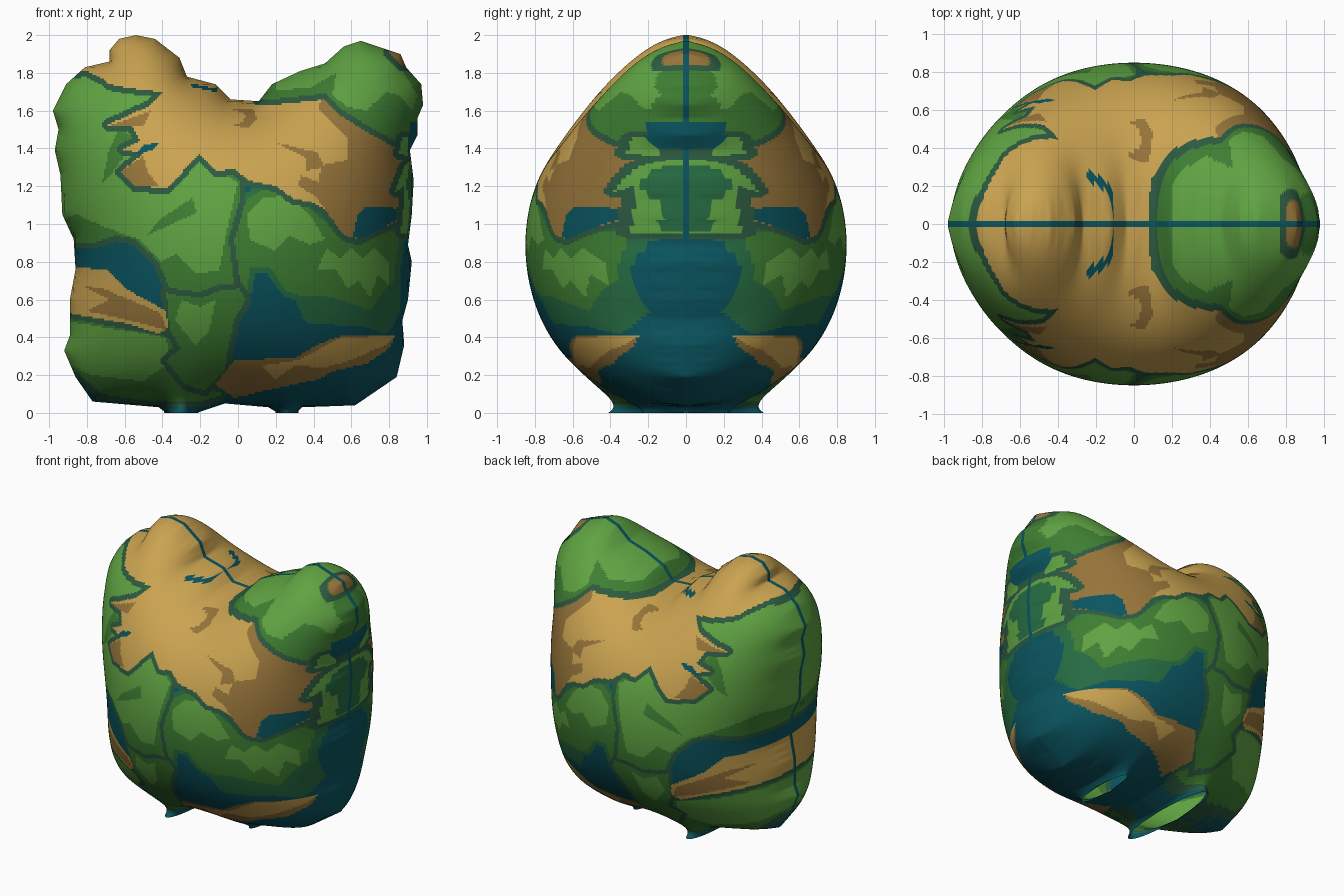
import bpy
import bmesh
import math

STEP = 0.01                        # grid spacing of the surface
COUNT = 200                        # cells along each side
ROW = COUNT + 1
SEAM = 0.015                       # half width of the band between the halves

cube = bpy.data.objects.get("Cube")
if cube:
    bpy.data.objects.remove(cube, do_unlink=True)


def linear(value):
    value /= 255
    return value / 12.92 if value < 0.04 else ((value + 0.055) / 1.055) ** 2.4


materials = {}


def make_material(name, red, green, blue):
    material = bpy.data.materials.new(name)
    colour = (linear(red), linear(green), linear(blue), 1)
    material.diffuse_color = colour
    material.use_nodes = True
    shader = next(n for n in material.node_tree.nodes if n.type == "BSDF_PRINCIPLED")
    shader.inputs["Base Color"].default_value = colour
    materials[name] = material


make_material("deep teal", 10, 85, 96)
make_material("light green", 95, 163, 66)
make_material("mid green", 62, 126, 50)
make_material("forest green", 38, 108, 66)
make_material("dark edge green", 44, 90, 64)
make_material("sand", 202, 163, 80)
make_material("brown", 150, 116, 58)
slots = list(materials)


def cells_inside(polygon):
    """Grid cells whose centre lies in a polygon of (x, z) points."""
    found = set()
    for j in range(COUNT):
        z = (j + 0.5) * STEP
        hits = []
        for (ax, az), (bx, bz) in zip(polygon, polygon[1:] + polygon[:1]):
            if (az > z) != (bz > z):
                hits.append(ax + (z - az) * (bx - ax) / (bz - az))
        hits.sort()
        for start, end in zip(hits[::2], hits[1::2]):
            first = max(0, math.ceil((start + 1) / STEP - 0.5))
            last = min(COUNT - 1, math.floor((end + 1) / STEP - 0.5))
            found.update((i, j) for i in range(first, last + 1))
    return found


# Silhouette of the whole body
outline = [
    (-.77, .06), (-.86, .19), (-.92, .33), (-.89, .41), (-.89, .6), (-.86, .76),
    (-.87, .92), (-.93, 1.05), (-.94, 1.26), (-.97, 1.39), (-.95, 1.5), (-.98, 1.6),
    (-.91, 1.74), (-.81, 1.83), (-.68, 1.86), (-.68, 1.92), (-.63, 1.98), (-.54, 2),
    (-.44, 1.98), (-.31, 1.88), (-.27, 1.78), (-.12, 1.74), (-.04, 1.66), (.11, 1.65),
    (.18, 1.74), (.33, 1.81), (.46, 1.85), (.56, 1.94), (.65, 1.97), (.86, 1.9),
    (.89, 1.83), (.97, 1.74), (.98, 1.63), (.95, 1.56), (.95, 1.47), (.91, 1.39),
    (.93, 1.23), (.92, 1.05), (.9, .89), (.92, .8), (.9, .6), (.87, .49), (.88, .36),
    (.84, .19), (.62, .04), (.34, .03), (.31, 0), (.21, 0), (.16, .03), (-.07, .05),
    (-.22, 0), (-.38, 0), (-.42, .03)]
body = cells_inside(outline)
paint_map = dict.fromkeys(body, slots.index("deep teal"))


def paint(colour, polygon, rim=None):
    """Fill a patch, optionally with an edge of another colour around it."""
    patch = cells_inside(polygon)
    if rim:
        reach = range(-3, 4)
        for i, j in patch:
            for di in reach:
                for dj in reach:
                    cell = (i + di, j + dj)
                    if abs(di) + abs(dj) < 5 and cell not in patch and cell in body:
                        paint_map[cell] = slots.index(rim)
    for cell in patch & body:
        paint_map[cell] = slots.index(colour)


EDGE = "dark edge green"

# Foliage in the middle of the model's left half
paint("mid green", [(0, .65), (-.06, .8), (-.02, .92), (.04, 1.13), (.2, 1.22), (.33, 1.13),
                    (.56, .92), (.87, .97), (.85, .9), (.83, .75), (.83, .55), (.78, .45),
                    (.67, .49), (.38, .5), (.33, .62), (.25, .65), (.17, .77), (.06, .77),
                    (.05, .65)], rim="forest green")
paint("forest green", [(.38, .5), (.33, .62), (.45, .62), (.6, .58), (.7, .54), (.78, .66),
                       (.83, .7), (.83, .55), (.78, .45), (.67, .49)])
paint("light green", [(.05, 1.05), (.13, 1.14), (.27, 1.15), (.38, 1.05), (.46, .92),
                      (.38, .89), (.27, .94), (.19, .86), (.06, .92)])
paint("light green", [(.42, .76), (.47, .87), (.54, .82), (.6, .87), (.66, .82), (.72, .87),
                      (.8, .8), (.8, .68), (.74, .73), (.7, .61), (.64, .7), (.58, .66),
                      (.52, .76)])

# Lower left and lower middle foliage
paint("mid green", [(-1, .52), (-.36, .4), (-.2, .14), (-.08, .1), (-.2, .06),
                    (-.45, .06), (-.72, .1), (-.86, .22), (-1, .25)], rim=EDGE)
paint("light green", [(-1, .5), (-.38, .4), (-.36, .27), (-.5, .17), (-.78, .2), (-1, .32)])
paint("mid green", [(-.38, .65), (-.2, .62), (-.1, .68), (0, .67), (.04, .6), (-.02, .49),
                    (-.05, .36), (-.07, .23), (-.17, .12), (-.28, .15), (-.38, .28),
                    (-.3, .34), (-.36, .44)], rim=EDGE)
paint("light green", [(-.3, .6), (-.2, .56), (-.12, .6), (-.15, .44), (-.23, .36), (-.33, .49)])

# Large foliage area on the model's right half
paint("mid green", [(-1.1, 1.95), (-.6, 1.95), (-.3, 1.4), (.01, 1.24), (.01, 1.13),
                    (-.05, .92), (-.02, .68), (-.1, .68), (-.2, .64), (-.36, .66), (-.42, .8),
                    (-.54, .92), (-.65, .94), (-.76, .9), (-1.1, .9)], rim=EDGE)
paint("light green", [(-1.1, 1.95), (-.6, 1.95), (-.3, 1.4), (0, 1.22), (-.04, 1.05),
                      (-.07, .92), (-.1, .75), (-.22, .74), (-.33, .84), (-.41, .8),
                      (-.52, .92), (-.7, .98), (-.85, 1.05), (-1.1, .98)])
paint("mid green", [(-.24, 1.14), (-.22, 1.06), (-.48, .94), (-.42, 1.02)])
paint("mid green", [(-.72, 1.22), (-.68, 1.4), (-.62, 1.52), (-.55, 1.45), (-.64, 1.3)])

# Sandy upper area with brown shading patches
paint("sand", [(-.9, 2.1), (-.87, 1.8), (-.8, 1.81), (-.72, 1.77), (-.68, 1.74),
               (-.59, 1.72), (-.4, 1.7),
               (-.46, 1.63), (-.7, 1.52), (-.56, 1.52), (-.52, 1.44), (-.62, 1.39),
               (-.49, 1.38), (-.62, 1.28), (-.54, 1.2), (-.38, 1.19), (-.2, 1.37),
               (-.12, 1.28), (-.02, 1.29), (.06, 1.23), (.2, 1.2), (.3, 1.13), (.38, 1.12),
               (.46, 1.08), (.56, .94), (.64, .92), (.9, 1.05), (1.05, 1.1), (1.05, 1.4),
               (.88, 1.42), (.5, 1.75), (.12, 1.8), (0, 1.85), (-.3, 2.1)], rim=EDGE)
paint("brown", [(.44, 1.67), (.43, 1.6), (.58, 1.46), (.58, 1.34), (.44, 1.31), (.43, 1.22),
                (.33, 1.26), (.32, 1.2), (.41, 1.15), (.56, .94), (.64, .92), (.92, 1.05),
                (1.05, 1.1), (1.05, 1.4), (.88, 1.42), (.6, 1.65)])
paint("brown", [(-.04, 1.61), (.08, 1.61), (.1, 1.56), (.06, 1.51), (-.04, 1.52),
                (.03, 1.54), (.04, 1.58)])
paint("brown", [(.2, 1.43), (.42, 1.38), (.46, 1.3), (.36, 1.28), (.36, 1.35)])
paint("brown", [(-.68, 1.52), (-.46, 1.6), (-.5, 1.52)])
paint("brown", [(-.62, 1.28), (-.5, 1.36), (-.48, 1.28), (-.42, 1.2), (-.55, 1.2)])
paint("deep teal", [(-.55, 1.36), (-.44, 1.4), (-.42, 1.43), (-.5, 1.42)])
paint("deep teal", [(-.26, 1.745), (-.24, 1.725), (-.11, 1.7), (-.11, 1.715)])
paint("deep teal", [(.61, .93), (.65, .92), (.9, 1.05), (.81, 1.09), (.68, 1.09), (.63, 1.04)])

# Green upper lump and the patches along the edge below it
paint("mid green", [(.1, 1.66), (.17, 1.66), (.46, 1.69), (.56, 1.6), (.67, 1.53), (.85, 1.43),
                    (.95, 1.42), (1.1, 1.5), (1.1, 2.1), (.1, 2.1)], rim=EDGE)
paint("light green", [(.16, 2.1), (.2, 1.71), (.38, 1.72), (.52, 1.8), (.5, 1.68), (.58, 1.62),
                      (.68, 1.6), (.78, 1.7), (.86, 1.68), (.92, 1.6), (.95, 1.68),
                      (.88, 1.8), (.86, 1.86), (1, 2.1)])
paint("brown", [(.8, 1.93), (.8, 1.9), (.87, 1.84), (.95, 1.86), (.9, 1.95)], rim=EDGE)
paint("light green", [(.94, 1.37), (.88, 1.3), (.83, 1.17), (.88, 1.2), (.88, 1.12),
                      (.86, .95), (1, .95), (1, 1.39)], rim=EDGE)
paint("forest green", [(.91, 1.31), (1, 1.33), (1, .96), (.9, .96), (.912, 1.1), (.89, 1.21)])
paint("light green", [(.85, 1.37), (.87, 1.46), (.9, 1.46), (.9, 1.36)], rim=EDGE)
paint("deep teal", [(.91, 1.54), (1, 1.54), (1, 1.38), (.9, 1.4)])

# Sandy stripes low on both halves
paint("sand", [(-1, .8), (-.86, .77), (-.7, .76), (-.6, .66), (-.38, .54), (-.37, .45),
               (-.42, .42), (-.57, .47), (-.86, .52), (-1, .56)])
paint("brown", [(-.82, .67), (-.72, .66), (-.41, .53), (-.38, .44), (-.62, .5), (-.8, .54),
                (-.68, .6)])
paint("brown", [(-.12, .15), (-.02, .28), (.3, .29), (.42, .36), (.55, .41), (.83, .41),
                (.8, .34), (.68, .26), (.5, .22), (.43, .18), (.2, .13), (-.02, .08)])
paint("sand", [(.12, .25), (.32, .28), (.55, .4), (.83, .41), (.78, .36), (.6, .28),
               (.46, .24), (.3, .25), (.2, .18)])

# Inflate the silhouette: relax a membrane that is pinned at the outline
swell = [0.0] * (ROW * ROW)
corners = [(0, 0), (1, 0), (1, 1), (0, 1)]
nodes = {(i + a, j + b) for i, j in body for a, b in corners}
inner = [n for n in nodes if all((n[0] - a, n[1] - b) in body for a, b in corners)]
edge = nodes - set(inner)
for i, j in edge:
    if j == 0:                     # two lens-shaped foot openings keep their depth
        x = i * STEP - 1
        for centre, half, depth in ((-.3, .08, .39), (.26, .05, .22)):
            swell[i] += depth ** 2 * max(0, 1 - ((x - centre) / half) ** 2)
order = sorted(j * ROW + i for i, j in inner)
load = 2.85 * STEP * STEP
for sweep in range(450):
    for k in order:
        around = swell[k - 1] + swell[k + 1] + swell[k - ROW] + swell[k + ROW]
        swell[k] += 1.965 * ((around + load) / 4 - swell[k])
peak = max(swell)


def snap(x, z):
    """Nearest point on the silhouette."""
    best = None
    for (ax, az), (bx, bz) in zip(outline, outline[1:] + outline[:1]):
        dx, dz = bx - ax, bz - az
        t = max(0, min(1, ((x - ax) * dx + (z - az) * dz) / (dx * dx + dz * dz)))
        px, pz = ax + t * dx, az + t * dz
        gap = math.hypot(px - x, pz - z)
        if best is None or gap < best[0]:
            best = (gap, px, pz)
    return best[1:]


# Front half of the body, open under the feet
bm = bmesh.new()
verts = {}
for i, j in sorted(nodes):
    x, z = i * STEP - 1, j * STEP
    if (i, j) in edge and j > 0:
        x, z = snap(x, z)
    depth = 0.85 * math.sqrt(max(0, swell[j * ROW + i]) / peak)
    verts[i, j] = bm.verts.new((x, -max(SEAM, depth), z))
for (i, j), slot in paint_map.items():
    face = bm.faces.new([verts[i + a, j + b] for a, b in corners])
    face.material_index = slot
bmesh.ops.remove_doubles(bm, verts=bm.verts[:], dist=0.0001)

# Teal seam band joining the halves
rim_edges = [e for e in bm.edges if e.is_boundary and min(v.co.y for v in e.verts) > -SEAM * 1.1]
band = bmesh.ops.extrude_edge_only(bm, edges=rim_edges)["geom"]
for part in band:
    if isinstance(part, bmesh.types.BMVert):
        part.co.y = 0
    elif isinstance(part, bmesh.types.BMFace):
        part.material_index = slots.index("deep teal")

mesh = bpy.data.meshes.new("inflated_body")
bm.to_mesh(mesh)
bm.free()
for material in materials.values():
    mesh.materials.append(material)
obj = bpy.data.objects.new("inflated_body", mesh)
bpy.context.collection.objects.link(obj)
bpy.ops.object.select_all(action="DESELECT")
obj.select_set(True)
bpy.context.view_layer.objects.active = obj
bpy.ops.object.shade_smooth_by_angle(angle=math.radians(60))

# Matching back half
mirror = obj.modifiers.new("back_half", "MIRROR")
mirror.use_axis = (False, True, False)
mirror.merge_threshold = 0.0005
